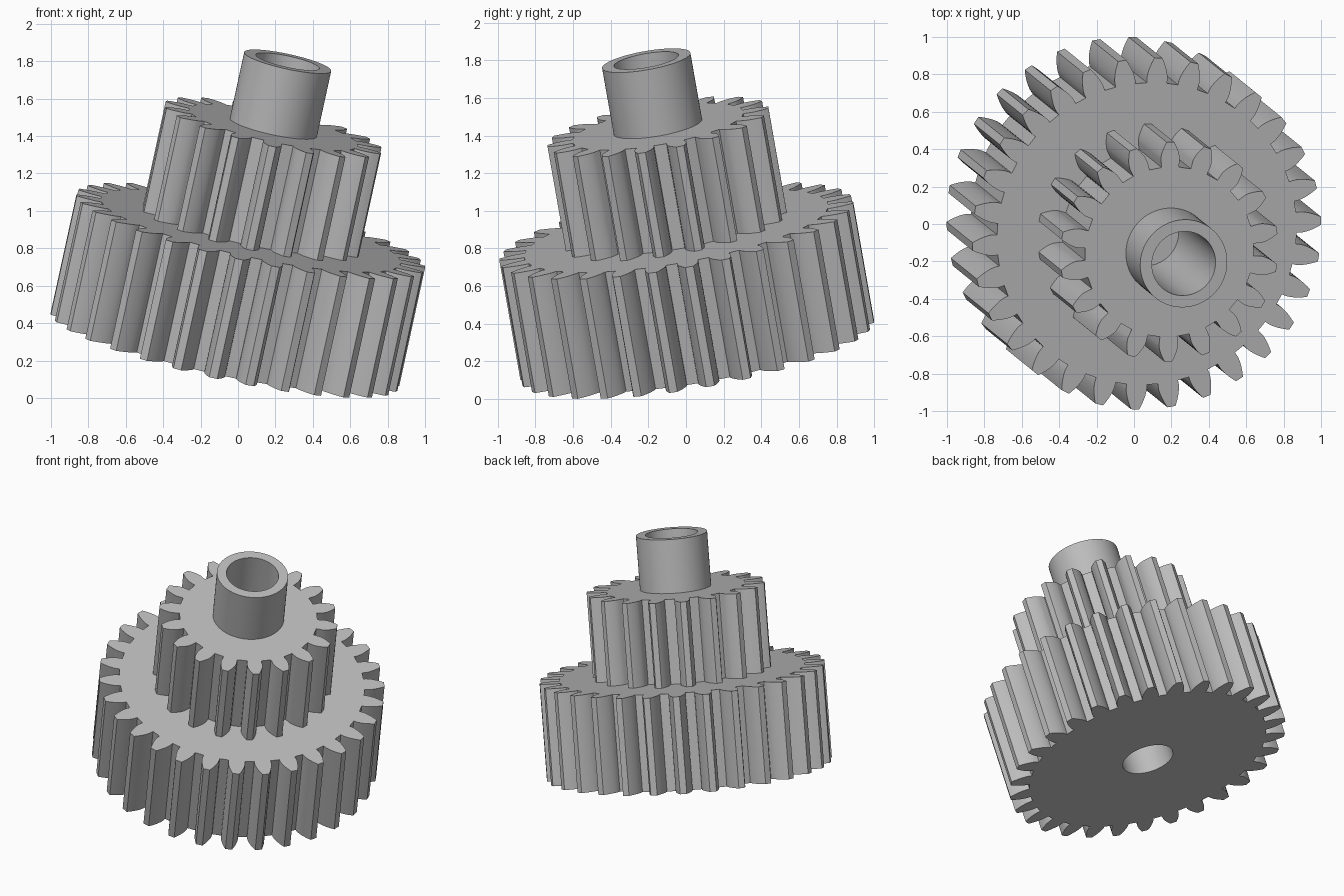
import bpy, bmesh
from math import pi, sin, cos, tan, acos, sqrt, radians
from mathutils import Matrix, Vector

cube = bpy.data.objects.get("Cube")
if cube:
    bpy.data.objects.remove(cube, do_unlink=True)

# Shared tilted shaft axis, gear module and bore
AXIS = Vector((0.218, -0.176, 1.0)).normalized()
TILT = Vector((0, 0, 1)).rotation_difference(AXIS).to_matrix().to_4x4()
PLACE = Matrix.Translation((-0.07, 0.06, 0.258)) @ TILT
MODULE = 0.0596
BORE = 0.174

grey = bpy.data.materials.new("plain grey")
grey.use_nodes = True
color = (0.5, 0.5, 0.5, 1)
grey.diffuse_color = color
grey.node_tree.nodes["Principled BSDF"].inputs["Base Color"].default_value = color


def polar(r, a):
    return Vector((r * cos(a), r * sin(a), 0))


def circle(r, n=96):
    return [polar(r, 2 * pi * i / n) for i in range(n)]


def gear_outline(teeth, phase, steps=7):
    """Involute spur gear with a 20 degree pressure angle."""
    pitch = MODULE * teeth / 2
    tip, root = pitch + MODULE, pitch - 1.25 * MODULE
    base = pitch * cos(radians(20))
    start = max(root, base)

    def half_angle(r):
        p = acos(min(1, base / r))
        return pi / (2 * teeth) + tan(radians(20)) - radians(20) - (tan(p) - p)

    flank = [(start + (tip - start) * i / steps) for i in range(steps + 1)]
    flank = [(r, half_angle(r)) for r in flank]
    if root < base:
        flank.insert(0, (root, half_angle(base)))
    points = []
    for t in range(teeth):
        mid = phase + 2 * pi * t / teeth
        points += [polar(r, mid - a) for r, a in flank]
        points += [polar(r, mid + a) for r, a in reversed(flank)]
    return points


def extrude_part(name, loops, bottom, top):
    """Fill the outline, leaving inner loops open, and extrude it along the shaft."""
    bm = bmesh.new()
    edges = []
    for loop in loops:
        verts = [bm.verts.new(p + Vector((0, 0, bottom))) for p in loop]
        edges += [bm.edges.new((v, verts[i - 1])) for i, v in enumerate(verts)]
    bmesh.ops.triangle_fill(bm, edges=edges, use_beauty=True, normal=(0, 0, 1))
    result = bmesh.ops.extrude_face_region(bm, geom=bm.faces[:], use_keep_orig=True)
    moved = [g for g in result["geom"] if isinstance(g, bmesh.types.BMVert)]
    bmesh.ops.translate(bm, verts=moved, vec=(0, 0, top - bottom))
    bmesh.ops.recalc_face_normals(bm, faces=bm.faces[:])
    mesh = bpy.data.meshes.new(name)
    bm.to_mesh(mesh)
    bm.free()
    mesh.materials.append(grey)
    obj = bpy.data.objects.new(name, mesh)
    bpy.context.collection.objects.link(obj)
    obj.matrix_world = PLACE
    bpy.ops.object.select_all(action="DESELECT")
    obj.select_set(True)
    bpy.context.view_layer.objects.active = obj
    bpy.ops.object.shade_smooth_by_angle(angle=radians(30))
    return obj


# Stacked gears and hub, all sharing one bore
bore = circle(BORE)
extrude_part("large_gear", [gear_outline(30, radians(3.2)), bore], 0, 0.66)
extrude_part("small_gear", [gear_outline(18, radians(10.5)), bore], 0.66, 1.235)
extrude_part("hub_tube", [circle(0.238), bore], 1.235, 1.60)

# Web closing the bore between the two gears
extrude_part("bore_web", [circle(BORE)], 0.60, 0.66)
